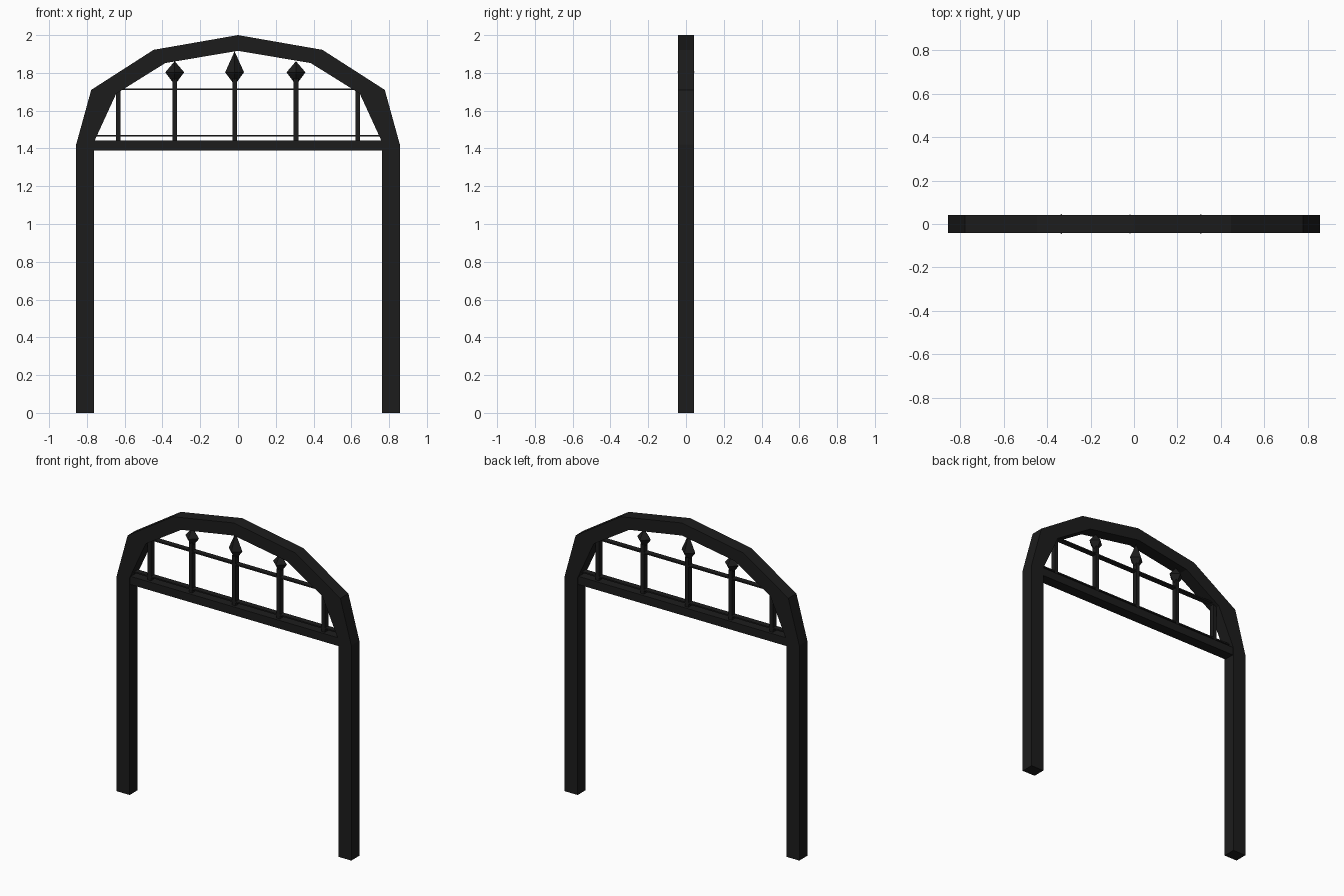
import bpy, bmesh
from mathutils import Vector

if "Cube" in bpy.data.objects:
    bpy.data.objects.remove(bpy.data.objects["Cube"])

iron = bpy.data.materials.new("black_iron")
iron.diffuse_color = (0.012, 0.012, 0.012, 1)
iron.use_nodes = True
iron.node_tree.nodes["Principled BSDF"].inputs["Base Color"].default_value = iron.diffuse_color


def finish(name, bm):
    bmesh.ops.recalc_face_normals(bm, faces=bm.faces)
    mesh = bpy.data.meshes.new(name)
    bm.to_mesh(mesh)
    bm.free()
    mesh.materials.append(iron)
    obj = bpy.data.objects.new(name, mesh)
    bpy.context.collection.objects.link(obj)
    return obj


def box(name, x0, x1, y, z0, z1):
    bm = bmesh.new()
    bmesh.ops.create_cube(bm, size=1)
    for v in bm.verts:
        v.co = Vector(((x0 + x1) / 2 + v.co.x * (x1 - x0),
                       v.co.y * 2 * y,
                       (z0 + z1) / 2 + v.co.z * (z1 - z0)))
    return finish(name, bm)


# Posts and faceted arch: one continuous rectangular section
DEPTH = 0.042
outer = [(0.857, 0), (0.857, 1.42), (0.777, 1.71), (0.447, 1.922), (0, 2.0)]
inner = [(0.762, 0), (0.762, 1.435), (0.645, 1.69), (0.385, 1.852), (0, 1.917)]


def full(half):
    return half + [(-x, z) for x, z in reversed(half[:-1])]


bm = bmesh.new()
rings = []
for (xo, zo), (xi, zi) in zip(full(outer), full(inner)):
    rings.append([bm.verts.new(p) for p in (
        (xo, -DEPTH, zo), (xo, DEPTH, zo), (xi, DEPTH, zi), (xi, -DEPTH, zi))])
for a, b in zip(rings, rings[1:]):
    for i in range(4):
        j = (i + 1) % 4
        bm.faces.new((a[i], a[j], b[j], b[i]))
bm.faces.new(rings[0])
bm.faces.new(rings[-1])
finish("arch_frame", bm)

# Cross beam and thin flat rails
box("cross_beam", -0.78, 0.78, 0.036, 1.388, 1.442)
box("lower_rail", -0.76, 0.76, 0.018, 1.462, 1.471)
box("upper_rail", -0.65, 0.65, 0.018, 1.709, 1.718)

# Upright bars
for i, (x, top) in enumerate([(-0.635, 1.71), (-0.335, 1.77), (-0.018, 1.77),
                              (0.307, 1.77), (0.635, 1.71)]):
    box(f"upright_bar_{i + 1}", x - 0.012, x + 0.012, 0.018, 1.43, top)

# Spear-shaped finials: four-sided, pointed at the top
for i, (x, tip) in enumerate([(-0.335, 1.862), (-0.018, 1.914), (0.307, 1.862)]):
    bm = bmesh.new()
    levels = []
    for r, z in ((0.012, 1.752), (0.05, 1.803)):
        ry = r * 0.9
        levels.append([bm.verts.new((x + dx * r, dy * ry, z))
                       for dx, dy in ((1, 0), (0, 1), (-1, 0), (0, -1))])
    apex = bm.verts.new((x, 0, tip))
    low, mid = levels
    bm.faces.new(low)
    for k in range(4):
        n = (k + 1) % 4
        bm.faces.new((low[k], low[n], mid[n], mid[k]))
        bm.faces.new((mid[k], mid[n], apex))
    finish(f"spear_finial_{i + 1}", bm)
